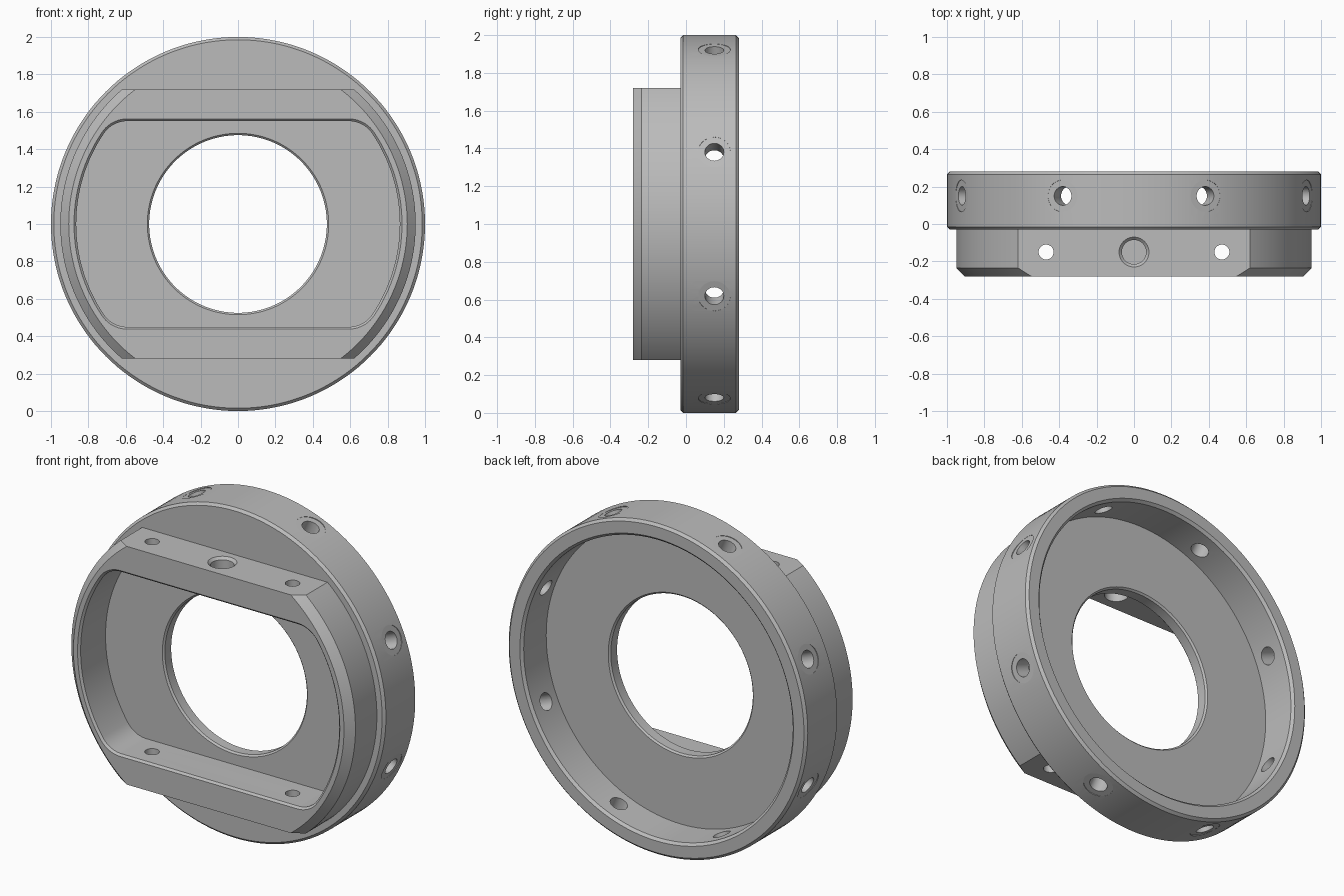
import bpy
import bmesh
from math import pi, sin, cos, atan2, sqrt
from mathutils import Matrix, Vector

cube = bpy.data.objects.get("Cube")
if cube:
    bpy.data.objects.remove(cube, do_unlink=True)

grey = bpy.data.materials.new("machined grey")
grey.use_nodes = True
grey.diffuse_color = (0.5, 0.5, 0.5, 1)
grey.node_tree.nodes["Principled BSDF"].inputs["Base Color"].default_value = (0.5, 0.5, 0.5, 1)

CENTRE = Matrix.Translation((0, 0, 1))


def circle(r, y, n=144):
    return [Vector((r * cos(2 * pi * i / n), y, r * sin(2 * pi * i / n))) for i in range(n)]


def loft(bm, rings, matrix=CENTRE, closed=False):
    """Skin a row of outlines; close the row into a tube or cap its ends."""
    rows = [[bm.verts.new(matrix @ p) for p in ring] for ring in rings]
    n = len(rows[0])
    pairs = list(zip(rows, rows[1:]))
    if closed:
        pairs.append((rows[-1], rows[0]))
    else:
        bm.faces.new(rows[0])
        bm.faces.new(rows[-1])
    for a, b in pairs:
        for i in range(n):
            j = (i + 1) % n
            bm.faces.new((a[i], a[j], b[j], b[i]))


def finish(name, bm):
    bmesh.ops.recalc_face_normals(bm, faces=bm.faces[:])
    mesh = bpy.data.meshes.new(name)
    bm.to_mesh(mesh)
    bm.free()
    mesh.materials.append(grey)
    obj = bpy.data.objects.new(name, mesh)
    bpy.context.collection.objects.link(obj)
    return obj


def select(obj):
    bpy.ops.object.select_all(action='DESELECT')
    obj.select_set(True)
    bpy.context.view_layer.objects.active = obj


def cut(obj, cutter, operation='DIFFERENCE'):
    cutter.hide_render = True
    select(obj)
    mod = obj.modifiers.new("cut", 'BOOLEAN')
    mod.operation = operation
    mod.solver = 'EXACT'
    mod.object = cutter
    bpy.ops.object.modifier_apply(modifier=mod.name)
    bpy.data.objects.remove(cutter, do_unlink=True)


def drill(bm, steps, y, angle=0, x=0):
    """Stepped round cutter pointing outwards; steps are (radius, height)."""
    m = (Matrix.Translation((x, y, 1)) @ Matrix.Rotation(angle, 4, 'Y')
         @ Matrix.Rotation(pi / 2, 4, 'X'))
    loft(bm, [circle(r, h, 40) for r, h in steps], m)


def pocket_outline(d, y, R=0.865, h=0.55, r=0.15):
    """Round outline with flat top and bottom and filleted corners, grown by d."""
    cx, cz = sqrt((R - r) ** 2 - (h - r) ** 2), h - r
    a = atan2(cz, cx)
    side = [((R + d) * cos(t), (R + d) * sin(t))
            for t in (a * (i / 16 - 1) for i in range(1, 32))]
    corner = [(cx + (r + d) * cos(t), cz + (r + d) * sin(t))
              for t in (a + (pi / 2 - a) * i / 10 for i in range(11))]
    right = [(px, -pz) for px, pz in reversed(corner)] + side + corner
    left = [(-px, -pz) for px, pz in right]
    return [Vector((px, y, pz)) for px, pz in right + left]


# Outer ring with thin web, bored centre and open back
bm = bmesh.new()
profile = [(0.485, -0.03), (0.475, -0.02), (0.475, 0.04), (0.485, 0.05),
           (0.90, 0.05), (0.90, 0.265), (0.915, 0.28), (0.985, 0.28),
           (1, 0.265), (1, -0.015), (0.985, -0.03)]
loft(bm, [circle(r, y) for r, y in profile], closed=True)
ring = finish("outer_ring", bm)

# Eight radial screw holes with shallow spot faces
bm = bmesh.new()
for k in range(8):
    drill(bm, [(0.05, 0.8), (0.05, 0.9955), (0.085, 0.9955), (0.085, 1.1)],
          0.15, pi / 8 + k * pi / 4)
cut(ring, finish("ring_drills", bm))

# Front block: chamfered disc with flat top and bottom
bm = bmesh.new()
loft(bm, [circle(0.95, -0.025), circle(0.95, -0.235), circle(0.905, -0.28)])
block = finish("front_block", bm)
bm = bmesh.new()
bmesh.ops.create_cube(bm, size=1, matrix=CENTRE @ Matrix.Diagonal((4, 4, 1.44, 1)))
cut(block, finish("flat_trimmer", bm), 'INTERSECT')

# Pocket through the block with a chamfered mouth
bm = bmesh.new()
loft(bm, [pocket_outline(0.032, -0.30), pocket_outline(0, -0.268), pocket_outline(0, 0.1)])
cut(block, finish("pocket_cutter", bm))

# Cross holes in both bars and a countersunk hole in the top bar
bm = bmesh.new()
for x in (-0.47, 0.47):
    drill(bm, [(0.04, -0.9), (0.04, 0.9)], -0.15, x=x)
drill(bm, [(0.065, 0.4), (0.065, 0.705), (0.095, 0.735)], -0.15)
cut(block, finish("bar_drills", bm))

for obj in (ring, block):
    select(obj)
    bpy.ops.object.shade_smooth_by_angle(angle=pi / 9)
